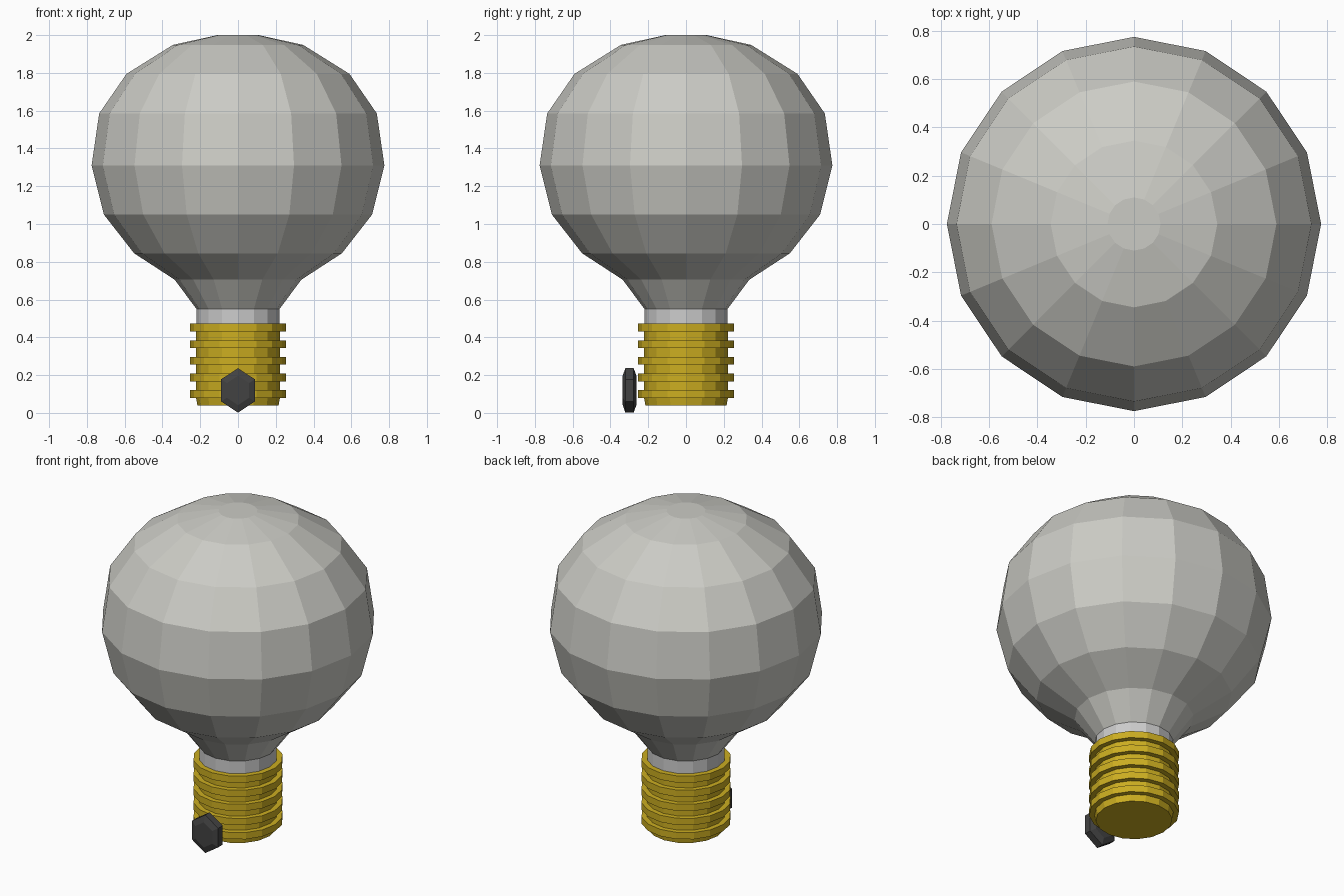
import bpy
import math

cube = bpy.data.objects.get("Cube")
if cube:
    bpy.data.objects.remove(cube, do_unlink=True)


def material(name, color):
    mat = bpy.data.materials.new(name)
    mat.use_nodes = True
    mat.diffuse_color = (*color, 1)
    mat.node_tree.nodes["Principled BSDF"].inputs["Base Color"].default_value = (*color, 1)
    return mat


def lathe(name, profile, sides, mat):
    """Revolve (radius, height) points around z, closing both ends."""
    verts, faces = [], []
    for r, z in profile:
        for i in range(sides):
            a = 2 * math.pi * i / sides
            verts.append((r * math.cos(a), r * math.sin(a), z))
    for k in range(len(profile) - 1):
        for i in range(sides):
            j = (i + 1) % sides
            a, b = k * sides, (k + 1) * sides
            faces.append((a + i, a + j, b + j, b + i))
    faces.append(tuple(reversed(range(sides))))
    faces.append(tuple(range(len(verts) - sides, len(verts))))
    mesh = bpy.data.meshes.new(name)
    mesh.from_pydata(verts, [], faces)
    mesh.materials.append(mat)
    obj = bpy.data.objects.new(name, mesh)
    bpy.context.collection.objects.link(obj)
    return obj


glass = material("pale grey glass", (0.60, 0.60, 0.56))
collar = material("neutral grey collar", (0.60, 0.60, 0.60))
brass = material("yellow brass", (0.60, 0.42, 0.015))
dark = material("dark grey", (0.055, 0.055, 0.055))

# Faceted glass bulb
lathe("glass_bulb", [(0.22, 0.55), (0.335, 0.705), (0.55, 0.845), (0.71, 1.05),
                     (0.775, 1.31), (0.735, 1.585), (0.59, 1.795),
                     (0.345, 1.948), (0.11, 2.0)], 16, glass)

# Short neck between the bulb and the screw base
lathe("neck", [(0.22, 0.45), (0.22, 0.55)], 16, collar)

# Screw base with five square-edged threads
base = [(0.215, 0.04)]
for n in range(5):
    z = 0.08 + n * 0.0875
    base += [(0.222, z), (0.253, z), (0.253, z + 0.042), (0.222, z + 0.042)]
lathe("screw_base", base, 16, brass)

# Chamfered hexagonal knob on the front
knob = lathe("front_knob", [(0.078, -0.036), (0.118, -0.022),
                            (0.118, 0.022), (0.078, 0.036)], 6, dark)
knob.rotation_euler = (math.pi / 2, math.pi / 2, 0)
knob.scale = (1, 0.87, 1)
knob.location = (0, -0.299, 0.119)
